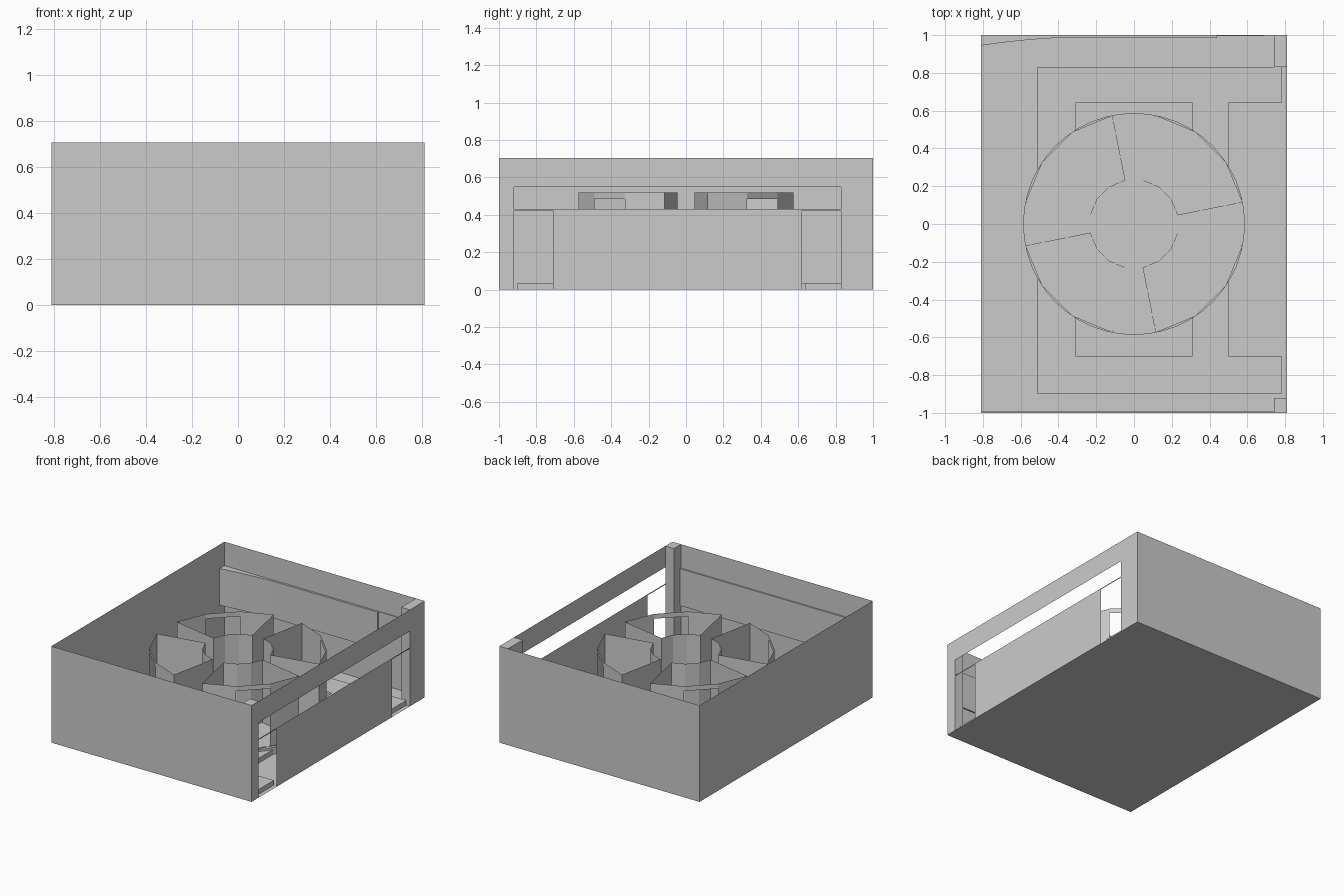
import bpy, bmesh, math

if "Cube" in bpy.data.objects:
    bpy.data.objects.remove(bpy.data.objects["Cube"])

grey = bpy.data.materials.new("plain grey")
grey.diffuse_color = (0.6, 0.6, 0.6, 1)
grey.use_nodes = True
grey.node_tree.nodes["Principled BSDF"].inputs["Base Color"].default_value = grey.diffuse_color


def make(name, verts, faces):
    me = bpy.data.meshes.new(name)
    me.from_pydata(verts, [], faces)
    me.materials.append(grey)
    ob = bpy.data.objects.new(name, me)
    bpy.context.collection.objects.link(ob)
    return ob


def prism(name, outline, z0, z1):
    """Solid from a counter-clockwise outline."""
    n = len(outline)
    v = [(x, y, z) for z in (z0, z1) for x, y in outline]
    f = [tuple(range(n))[::-1], tuple(range(n, 2 * n))]
    f += [(i, (i + 1) % n, (i + 1) % n + n, i + n) for i in range(n)]
    return make(name, v, f)


def block(name, x0, x1, y0, y1, z0, z1):
    return prism(name, [(x0, y0), (x1, y0), (x1, y1), (x0, y1)], z0, z1)


def sheets(name, items):
    """Upright thin walls: (point a, point b, z0, z1)."""
    v, f = [], []
    for a, b, z0, z1 in items:
        k = len(v)
        v += [(*a, z0), (*b, z0), (*b, z1), (*a, z1)]
        f.append((k, k + 1, k + 2, k + 3))
    ob = make(name, v, f)
    bm = bmesh.new()
    bm.from_mesh(ob.data)
    bmesh.ops.remove_doubles(bm, verts=bm.verts, dist=1e-5)
    bm.to_mesh(ob.data)
    bm.free()
    return ob


def polar(r, deg):
    a = math.radians(deg)
    return (r * math.cos(a), r * math.sin(a))


X, H = 0.81, 0.705

# Outer box: floor and three closed walls
make("floor", [(-X, -1, 0), (X, -1, 0), (X, 1, 0), (-X, 1, 0)], [(0, 3, 2, 1)])
sheets("outer_walls", [((X, 1), (-X, 1), 0, H), ((-X, 1), (-X, -1), 0, H),
                       ((-X, -1), (X, -1), 0, H)])

# Open side: two posts, top rail, low centre wall, thin sills over the doorways
block("front_post", 0.74, X, -1, -0.92, 0, H)
block("back_post", 0.74, X, 0.83, 1, 0, H)
sheets("side_wall", [((X, -0.92), (X, 0.83), 0.55, H),
                     ((X, -0.71), (X, 0.62), 0, 0.43),
                     ((X, -0.92), (X, -0.71), 0.422, 0.43),
                     ((X, 0.62), (X, 0.83), 0.422, 0.43)])

# Wall panels on the inside of the front and back walls
block("front_panel", -X, 0.74, -1, -0.99, 0.26, 0.53)
prism("back_panel", [(-X, 0.945), (-0.7, 0.96), (-0.56, 0.975), (-0.42, 0.985),
                     (0.44, 0.985), (0.44, 0.995), (0.69, 0.995), (0.69, 1),
                     (-X, 1)], 0.26, 0.53)

# Raised walkway: ring of four strips plus two branches to the doorways
Z = 0.035
block("walkway_back", -0.51, 0.78, 0.64, 0.83, 0, Z)
block("walkway_front", -0.51, 0.78, -0.90, -0.70, 0, Z)
block("walkway_left", -0.51, -0.31, -0.70, 0.64, 0, Z)
block("walkway_right", 0.31, 0.50, -0.70, 0.64, 0, Z)

# Round base with low spokes and rings
prism("round_base", [polar(0.587, i * 7.5) for i in range(48)], 0, 0.05)
for i in range(24):
    spoke = block("base_spoke", 0.06, 0.575, -0.006, 0.006, 0.045, 0.056)
    spoke.rotation_euler.z = math.radians(i * 15 + 4)
for r in (0.1, 0.37, 0.5, 0.57):
    n = 24
    v = [(*polar(q, i * 15 + 4), z) for i in range(n)
         for q, z in ((r - 0.012, 0.045), (r - 0.012, 0.056), (r, 0.056), (r, 0.045))]
    make("base_ring", v, [(4 * i + j, 4 * i + j + 1, (4 * i + j + 5) % (4 * n), (4 * i + j + 4) % (4 * n))
                          for i in range(n) for j in range(3)])

# Four open-topped cells around the hub, each with a doorway in its outer wall
B, T, LINTEL = 0.06, 0.52, 0.485
RI, RO = 0.235, 0.587
for q in range(4):
    ang = [q * 90 + 11.25 + 22.5 * k for k in range(4)]
    inner = [polar(RI, a) for a in ang]
    outer = [polar(RO, a) for a in ang]
    walls = [(inner[k + 1], inner[k], B, T) for k in range(3)]
    walls += [(outer[k], outer[k + 1], LINTEL if k == 1 else B, T) for k in range(3)]
    walls += [(inner[0], outer[0], B, T), (outer[3], inner[3], B, T)]
    sheets("cell_walls", walls)
    make("cell_floor", [(x, y, B) for x, y in inner + outer],
         [(k, k + 4, k + 5, k + 1) for k in range(3)])
